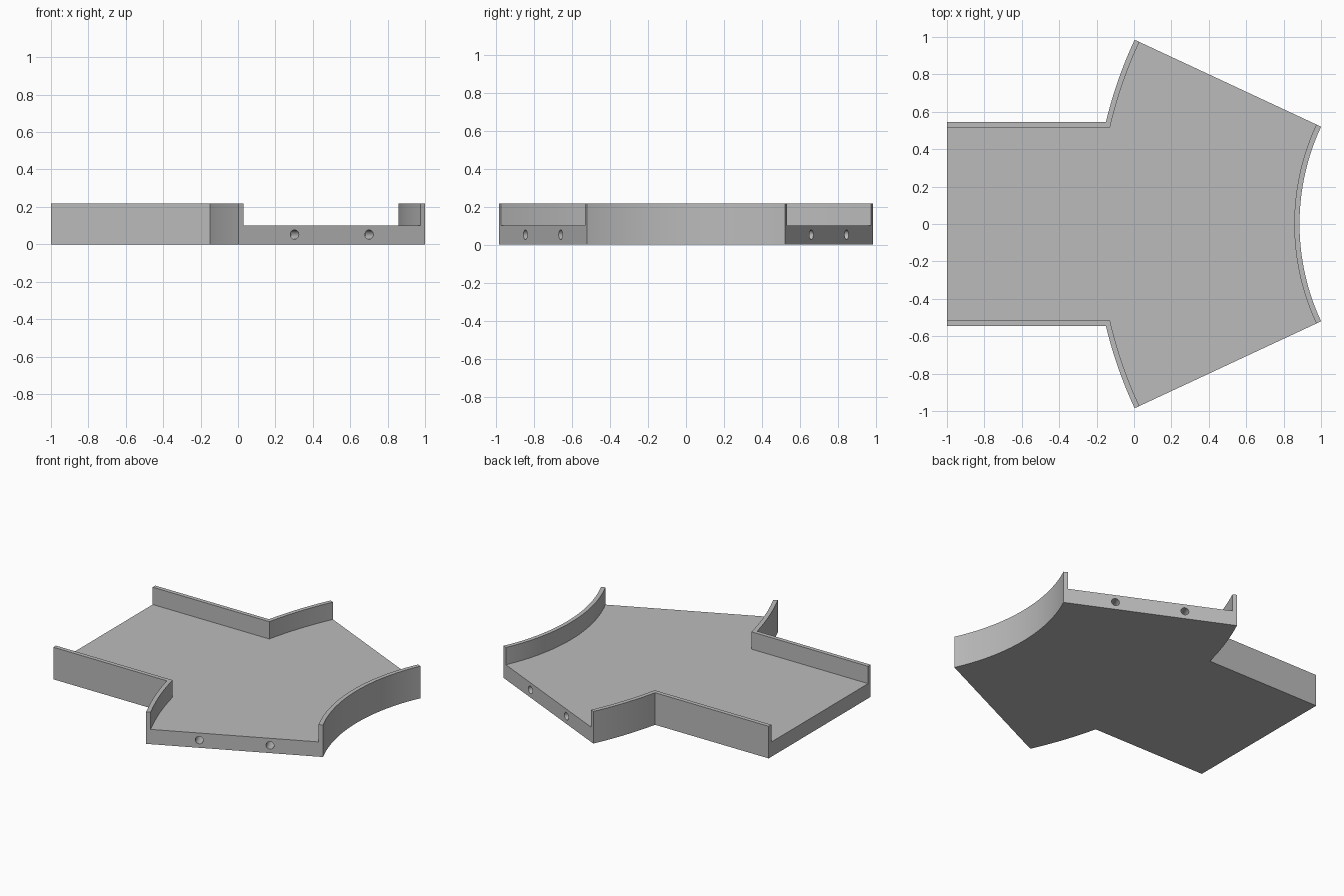
import bpy, bmesh, math
from mathutils import Matrix, Vector

if "Cube" in bpy.data.objects:
    bpy.data.objects.remove(bpy.data.objects["Cube"])

ANGLE = math.radians(25)       # turn of each branch
CENTRE = 2.116                 # x of the bend centre
R_NEAR, R_FAR = 1.231, 2.331   # bend radii of the outer faces
HALF = 0.545                   # half width of the straight channel
WALL, HEIGHT, FLOOR = 0.028, 0.217, 0.10

grey = bpy.data.materials.new("plain grey")
grey.diffuse_color = (0.5, 0.5, 0.5, 1)
grey.use_nodes = True
grey.node_tree.nodes["Principled BSDF"].inputs["Base Color"].default_value = grey.diffuse_color


def bend(radius, a):
    return Vector((CENTRE - radius * math.cos(a), radius * math.sin(a)))


def outline(inset, over):
    """Plan of the junction, inset from the walls and run past the open ends."""
    half, far, near = HALF - inset, R_FAR - inset, R_NEAR + inset
    start = math.asin(half / far)
    upper = [Vector((-1 - over, half))]
    upper += [bend(far, start + (ANGLE - start) * i / 12) for i in range(13)]
    past = Vector((math.sin(ANGLE), math.cos(ANGLE))) * over
    if over:
        upper += [bend(far, ANGLE) + past, bend(near, ANGLE) + past]
    upper += [bend(near, ANGLE * (1 - i / 24)) for i in range(24)]
    lower = [Vector((p.x, -p.y)) for p in reversed(upper)]
    return upper + [bend(near, 0)] + lower


def add_object(name, bm):
    bmesh.ops.recalc_face_normals(bm, faces=bm.faces)
    mesh = bpy.data.meshes.new(name)
    bm.to_mesh(mesh)
    bm.free()
    mesh.materials.append(grey)
    obj = bpy.data.objects.new(name, mesh)
    bpy.context.collection.objects.link(obj)
    return obj


def prism(name, points, z0, z1):
    bm = bmesh.new()
    face = bm.faces.new([bm.verts.new((p.x, p.y, z0)) for p in points])
    top = bmesh.ops.extrude_face_region(bm, geom=[face])["geom"]
    bmesh.ops.translate(bm, vec=(0, 0, z1 - z0),
                        verts=[v for v in top if isinstance(v, bmesh.types.BMVert)])
    return add_object(name, bm)


# Solid junction body and the channel hollowed out of it
tray = prism("junction_tray", outline(0, 0), 0, HEIGHT)
cutters = [prism("channel_cutter", outline(WALL, 0.1), FLOOR, HEIGHT + 0.1)]

# Blind pin holes in the two angled end faces
for side in (1, -1):
    tip, root = bend(R_FAR, ANGLE), bend(R_NEAR, ANGLE)
    for t in (0.3, 0.7):
        p = tip.lerp(root, t)
        axis = Vector((math.sin(ANGLE), side * math.cos(ANGLE), 0))
        turn = axis.to_track_quat('Z', 'Y').to_matrix().to_4x4()
        bm = bmesh.new()
        bmesh.ops.create_cone(bm, cap_ends=True, segments=24, radius1=0.025,
                              radius2=0.025, depth=0.2,
                              matrix=Matrix.Translation((p.x, side * p.y, 0.052)) @ turn)
        cutters.append(add_object("pin_hole_cutter", bm))

# Apply the cuts and clear the cutters away
bpy.context.view_layer.objects.active = tray
tray.select_set(True)
for cutter in cutters:
    cutter.hide_render = True
    mod = tray.modifiers.new("cut", 'BOOLEAN')
    mod.operation, mod.solver, mod.object = 'DIFFERENCE', 'EXACT', cutter
    bpy.ops.object.modifier_apply(modifier=mod.name)
    bpy.data.objects.remove(cutter)

bpy.ops.object.shade_smooth_by_angle(angle=math.radians(20))
